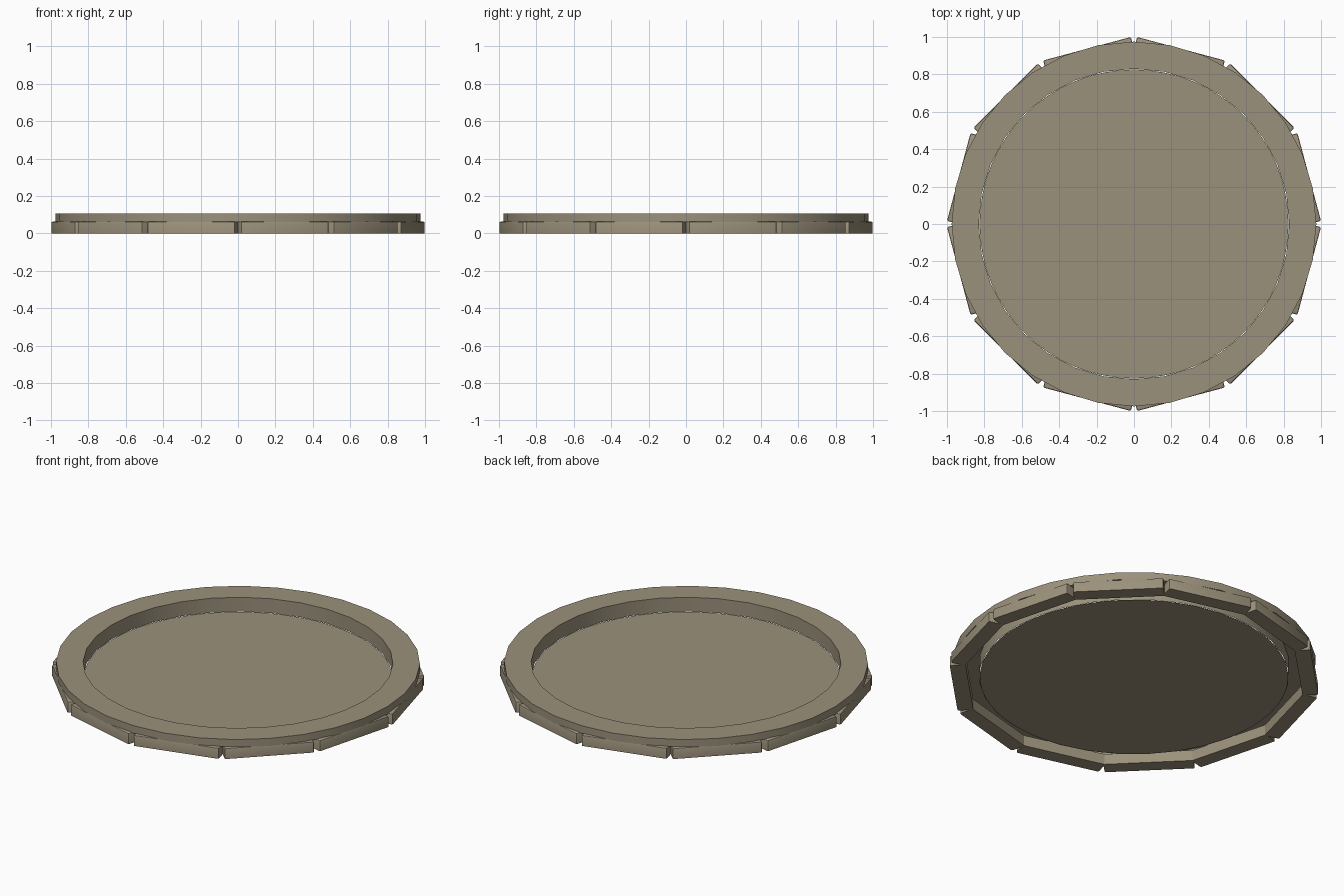
import bpy, bmesh, math
from mathutils import Matrix

cube = bpy.data.objects.get("Cube")
if cube:
    bpy.data.objects.remove(cube, do_unlink=True)

stone = bpy.data.materials.new("warm_grey_stone")
stone.use_nodes = True
colour = (0.33, 0.285, 0.2, 1)
stone.diffuse_color = colour
bsdf = next(n for n in stone.node_tree.nodes if n.type == 'BSDF_PRINCIPLED')
bsdf.inputs["Base Color"].default_value = colour
bsdf.inputs["Roughness"].default_value = 0.9


def finish(name, bm, smooth=True):
    """Turn a bmesh into a named, coloured object."""
    mesh = bpy.data.meshes.new(name)
    bm.to_mesh(mesh)
    bm.free()
    mesh.materials.append(stone)
    obj = bpy.data.objects.new(name, mesh)
    bpy.context.collection.objects.link(obj)
    if smooth:
        bpy.ops.object.select_all(action='DESELECT')
        obj.select_set(True)
        bpy.context.view_layer.objects.active = obj
        bpy.ops.object.shade_smooth_by_angle(angle=math.radians(35))
    return obj


# Raised rim: outer wall, flat top and inner wall, open underneath
SIDES = 32
profile = [(0.975, 0.06), (0.975, 0.105), (0.83, 0.105), (0.83, 0.02)]
bm = bmesh.new()
loops = []
for r, z in profile:
    angles = [math.tau * i / SIDES for i in range(SIDES)]
    loops.append([bm.verts.new((r * math.cos(a), r * math.sin(a), z)) for a in angles])
for low, high in zip(loops, loops[1:]):
    for i in range(SIDES):
        j = (i + 1) % SIDES
        bm.faces.new((low[i], low[j], high[j], high[i]))
finish("rim", bm)

# Thin floor inside the rim
bm = bmesh.new()
bmesh.ops.create_circle(bm, cap_ends=True, segments=64, radius=0.826,
                        matrix=Matrix.Translation((0, 0, 0.02)))
for f in bm.faces:
    if f.normal.z < 0:
        f.normal_flip()
finish("floor", bm, smooth=False)

# Twelve straight stones around the base, rounded on all but the bottom edges
COUNT, APOTHEM, LENGTH, DEPTH, HEIGHT = 12, 0.97, 0.485, 0.085, 0.063
for k in range(COUNT):
    bm = bmesh.new()
    place = Matrix.Translation((APOTHEM - DEPTH / 2, 0, HEIGHT / 2))
    size = Matrix.Diagonal((DEPTH, LENGTH, HEIGHT, 1))
    bmesh.ops.create_cube(bm, size=1, matrix=place @ size)
    upper = [e for e in bm.edges if max(v.co.z for v in e.verts) > 0.01
             and e.verts[0].co.x + e.verts[1].co.x > 2 * APOTHEM - 2 * DEPTH + 0.01]
    bmesh.ops.bevel(bm, geom=upper, offset=0.008, segments=2, profile=0.5,
                    affect='EDGES')
    turn = Matrix.Rotation(math.tau * (k + 0.5) / COUNT, 4, 'Z')
    bmesh.ops.transform(bm, matrix=turn, verts=bm.verts)
    finish(f"edge_stone_{k + 1}", bm)
